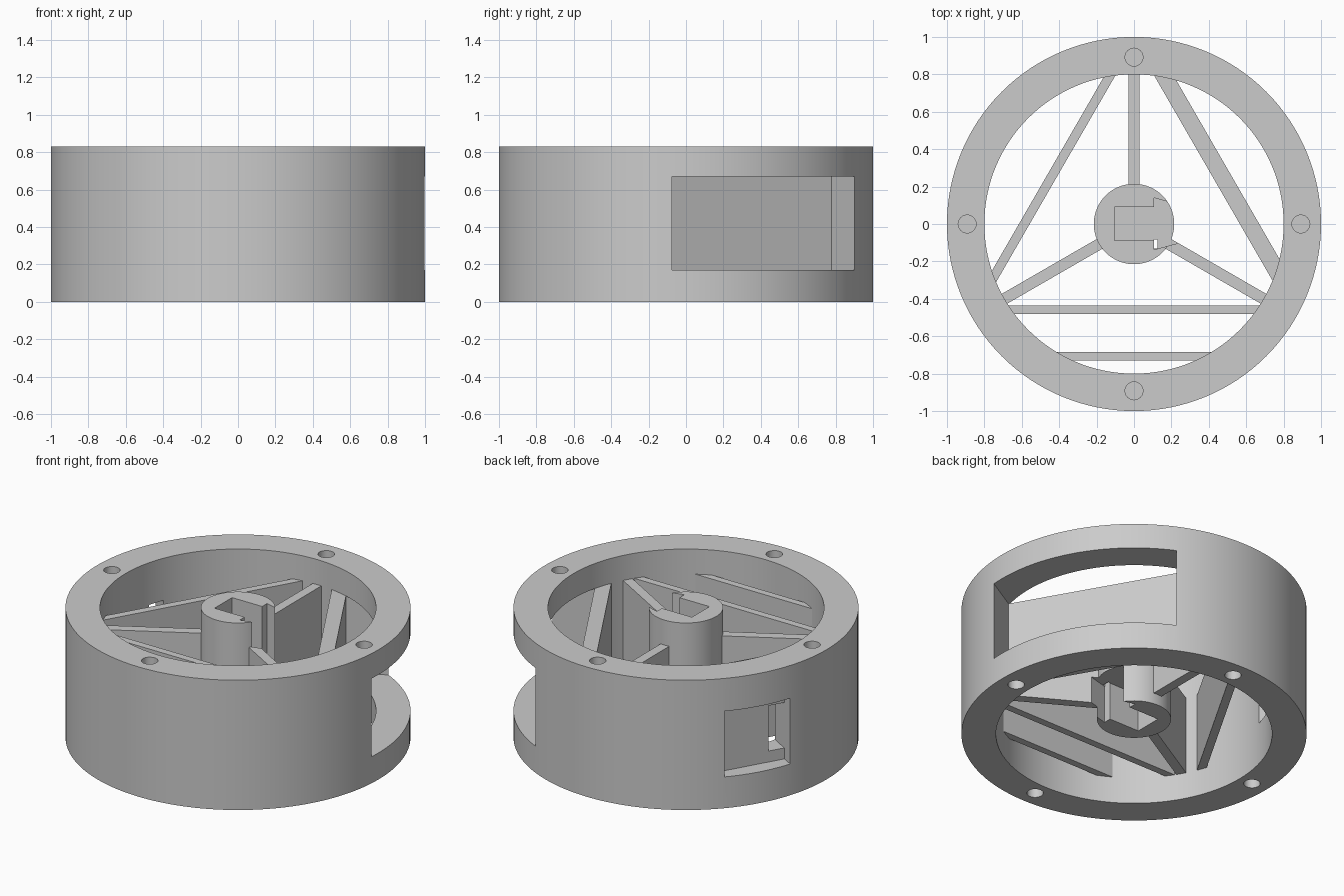
import bpy, bmesh, math
from mathutils import Matrix, Vector

if "Cube" in bpy.data.objects:
    bpy.data.objects.remove(bpy.data.objects["Cube"])

mat = bpy.data.materials.new("plain grey")
mat.diffuse_color = (0.6, 0.6, 0.6, 1)
mat.use_nodes = True
mat.node_tree.nodes["Principled BSDF"].inputs["Base Color"].default_value = mat.diffuse_color
H = 0.83             # overall height
Z0, Z1 = 0.17, 0.67  # inner web heights


def prism(name, pts, z0, z1, angle=0.0):
    """Extrude a counter-clockwise outline between two heights, turned about z."""
    bm = bmesh.new()
    face = bm.faces.new([bm.verts.new((x, y, z0)) for x, y in pts])
    ext = bmesh.ops.extrude_face_region(bm, geom=[face])
    verts = [v for v in ext["geom"] if isinstance(v, bmesh.types.BMVert)]
    bmesh.ops.translate(bm, verts=verts, vec=(0, 0, z1 - z0))
    bmesh.ops.rotate(bm, verts=bm.verts, cent=Vector(),
                     matrix=Matrix.Rotation(math.radians(angle), 3, 'Z'))
    bmesh.ops.recalc_face_normals(bm, faces=bm.faces)
    me = bpy.data.meshes.new(name)
    bm.to_mesh(me)
    bm.free()
    ob = bpy.data.objects.new(name, me)
    bpy.context.collection.objects.link(ob)
    me.materials.append(mat)
    return ob


def box(name, n0, n1, t0, t1, z0, z1, angle=0.0):
    return prism(name, [(n0, t0), (n1, t0), (n1, t1), (n0, t1)], z0, z1, angle)


def disc(name, r, z0, z1, n, cx=0.0, cy=0.0):
    a = [2 * math.pi * i / n for i in range(n)]
    return prism(name, [(cx + r * math.cos(t), cy + r * math.sin(t)) for t in a], z0, z1)


def cut(ob, cutters):
    bpy.context.view_layer.objects.active = ob
    for c in cutters:
        m = ob.modifiers.new("cut", 'BOOLEAN')
        m.operation, m.solver, m.object = 'DIFFERENCE', 'EXACT', c
        bpy.ops.object.modifier_apply(modifier=m.name)
        bpy.data.objects.remove(c)


def smooth(ob):
    bpy.ops.object.select_all(action='DESELECT')
    ob.select_set(True)
    bpy.context.view_layer.objects.active = ob
    bpy.ops.object.shade_smooth_by_angle(angle=math.radians(30))


# Outer ring with bore, large side window, shallow pocket with slot, blind holes
ring = disc("outer_ring", 1.0, 0, H, 128)
cutters = [disc("bore", 0.8, -0.1, H + 0.1, 128),
           box("side_window", 0.58, 1.2, -0.563, 0.563, Z0, Z1, 30),
           box("pocket", 0.9, 1.2, -0.21, 0.21, 0.2, 0.62, 150),
           box("pocket_slot", 0.6, 0.95, 0.107, 0.209, 0.27, 0.56, 150)]
for i in range(4):
    a = i * math.pi / 2
    x, y = 0.892 * math.cos(a), 0.892 * math.sin(a)
    cutters.append(disc("top_hole", 0.048, H - 0.12, H + 0.1, 24, x, y))
    cutters.append(disc("bottom_hole", 0.048, -0.1, 0.12, 24, x, y))
cut(ring, cutters)
smooth(ring)


# Stepped slot in the hub, open to +x, with a web left at mid height
SLOT = [(-0.105, -0.087), (0.108, -0.087), (0.108, -0.137), (0.30, -0.085),
        (0.30, 0.085), (0.108, 0.14), (0.108, 0.09), (-0.105, 0.09)]


def slot_cutters():
    return [prism("slot_upper", SLOT, 0.46, H + 0.1),
            prism("slot_lower", SLOT, -0.1, 0.34),
            box("slot_gap", 0.108, 0.125, -0.132, -0.082, -0.1, H + 0.1)]


hub = disc("hub", 0.215, 0.1, H, 64)
cut(hub, slot_cutters())
smooth(hub)

# Spokes between hub and ring
for angle in (90, 210, 330):
    spoke = box("spoke", 0.2, 0.83, -0.03, 0.03, Z0, Z1, angle)
    if angle == 330:
        cut(spoke, slot_cutters())

# Chord walls: name, inner distance, outer distance, facing angle
for name, n0, n1, angle in (("left_wall", 0.483, 0.533, 150),
                            ("right_wall", 0.49, 0.58, 30),
                            ("front_wall", 0.435, 0.482, 270),
                            ("front_strip", 0.685, 0.73, 270)):
    half = math.sqrt(0.82 ** 2 - n0 ** 2)
    box(name, n0, n1, -half, half, Z0, Z1, angle)
